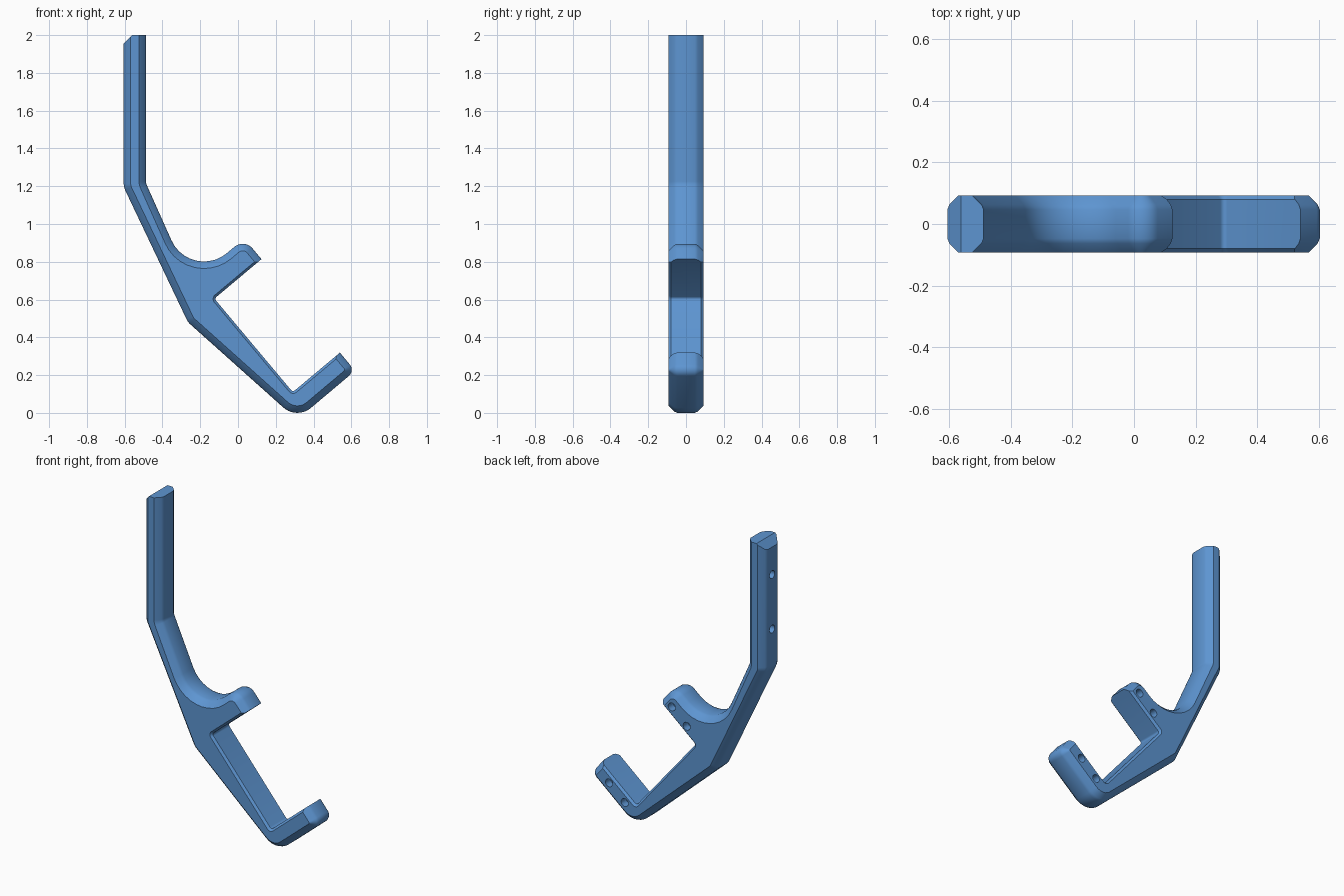
import bpy, bmesh, math
from mathutils import Vector

if "Cube" in bpy.data.objects:
    bpy.data.objects.remove(bpy.data.objects["Cube"])

H = 0.093          # half thickness


def fillet(corners, steps=10):
    """Closed (x, z, radius) corners -> outline points with rounded corners."""
    out, n = [], len(corners)
    for i, (x, z, r) in enumerate(corners):
        p = Vector((x, z))
        if r == 0:
            out.append(p)
            continue
        a = (Vector(corners[i - 1][:2]) - p).normalized()
        b = (Vector(corners[(i + 1) % n][:2]) - p).normalized()
        half = a.angle(b) / 2
        centre = p + (a + b).normalized() * (r / math.sin(half))
        t = r / math.tan(half)
        u, v = p + a * t - centre, p + b * t - centre
        sweep = u.angle(v)
        for k in range(steps + 1):
            f = k / steps
            out.append(centre + (u * math.sin((1 - f) * sweep) + v * math.sin(f * sweep)) / math.sin(sweep))
    return out


def inset(points, d):
    """Move a counterclockwise outline inward by d (outward if negative)."""
    out, n = [], len(points)
    for i, p in enumerate(points):
        e1 = (p - points[i - 1]).normalized()
        e2 = (points[(i + 1) % n] - p).normalized()
        n1, n2 = Vector((-e1.y, e1.x)), Vector((-e2.y, e2.x))
        out.append(p + (n1 + n2) * (d / (1 + n1.dot(n2))))
    return out


def loft(points, profile):
    """Stack inset copies of an outline along y; profile = (inset, y) pairs."""
    bm = bmesh.new()
    rings = [[bm.verts.new((q.x, y, q.y)) for q in inset(points, d)] for d, y in profile]
    n = len(points)
    for r0, r1 in zip(rings, rings[1:]):
        for i in range(n):
            j = (i + 1) % n
            bm.faces.new((r0[i], r0[j], r1[j], r1[i]))
    bm.faces.new(rings[0])
    bm.faces.new(rings[-1])
    bmesh.ops.recalc_face_normals(bm, faces=bm.faces)
    return bm


def to_object(bm, name):
    mesh = bpy.data.meshes.new(name)
    bm.to_mesh(mesh)
    bm.free()
    ob = bpy.data.objects.new(name, mesh)
    bpy.context.collection.objects.link(ob)
    return ob


def mirrored(half):
    return half + [(d, -y) for d, y in reversed(half)]


# Hook body: rod, bend, cradle and foot, with the slot still filled
body_corners = [
    (-0.605, 2.10, 0), (-0.605, 1.195, 0.08), (-0.265, 0.48, 0.08),
    (0.312, -0.036, 0.112), (0.62, 0.223, 0.044), (0.033, 0.923, 0.068),
    (-0.25, 0.685, 0.188), (-0.487, 1.215, 0.05), (-0.487, 2.10, 0)]
bm = loft(fillet(body_corners),
          mirrored([(0.037, -H), (0.007, -H + 0.030), (0, -H + 0.046)]))

# Trim the rod top flat, with a sloped back corner
for co, no in (((0, 0, 2), (0, 0, 1)), ((-0.56, 0, 2), (-1, 0, 1))):
    bmesh.ops.bisect_plane(bm, geom=bm.verts[:] + bm.edges[:] + bm.faces[:], dist=1e-6,
                           plane_co=co, plane_no=no, clear_outer=True)
    bmesh.ops.holes_fill(bm, edges=[e for e in bm.edges if e.is_boundary])
bmesh.ops.recalc_face_normals(bm, faces=bm.faces)
body = to_object(bm, "hook_body")

# Slot between the two arms, with a small chamfered rim
ax, az = 0.766 * 0.7, 0.642 * 0.7
slot_corners = [(-0.125, 0.605, 0.015), (0.29, 0.11, 0.015),
                (0.29 + ax, 0.11 + az, 0), (-0.125 + ax, 0.605 + az, 0)]
cutters = [to_object(loft(fillet(slot_corners, 4),
                          mirrored([(-0.033, -H - 0.02), (0, -H + 0.013)])), "slot_cutter")]


def hole(loc, axis):
    bm = bmesh.new()
    bmesh.ops.create_cone(bm, cap_ends=True, segments=24, radius1=0.025, radius2=0.025, depth=0.1)
    ob = to_object(bm, "hole_cutter")
    ob.rotation_euler = Vector(axis).to_track_quat('Z', 'Y').to_euler()
    ob.location = loc
    cutters.append(ob)


# Blind screw holes: rear of both arms and back of the rod
for x, z in ((0.475, 0.205), (0.365, 0.11), (0.035, 0.805), (-0.07, 0.71)):
    hole((x, H, z), (0, 1, 0))
for z in (1.78, 1.435):
    hole((-0.605, 0, z), (1, 0, 0))

bpy.context.view_layer.objects.active = body
body.select_set(True)
for c in cutters:
    c.hide_render = True
    mod = body.modifiers.new("cut", 'BOOLEAN')
    mod.operation, mod.solver, mod.object = 'DIFFERENCE', 'EXACT', c
    bpy.ops.object.modifier_apply(modifier=mod.name)
for c in cutters:
    bpy.data.objects.remove(c)

# Single blue colour
blue = bpy.data.materials.new("blue")
blue.diffuse_color = (0.11, 0.30, 0.64, 1)
blue.use_nodes = True
blue.node_tree.nodes["Principled BSDF"].inputs["Base Color"].default_value = blue.diffuse_color
body.data.materials.clear()
body.data.materials.append(blue)
bpy.ops.object.shade_smooth_by_angle(angle=math.radians(30))
